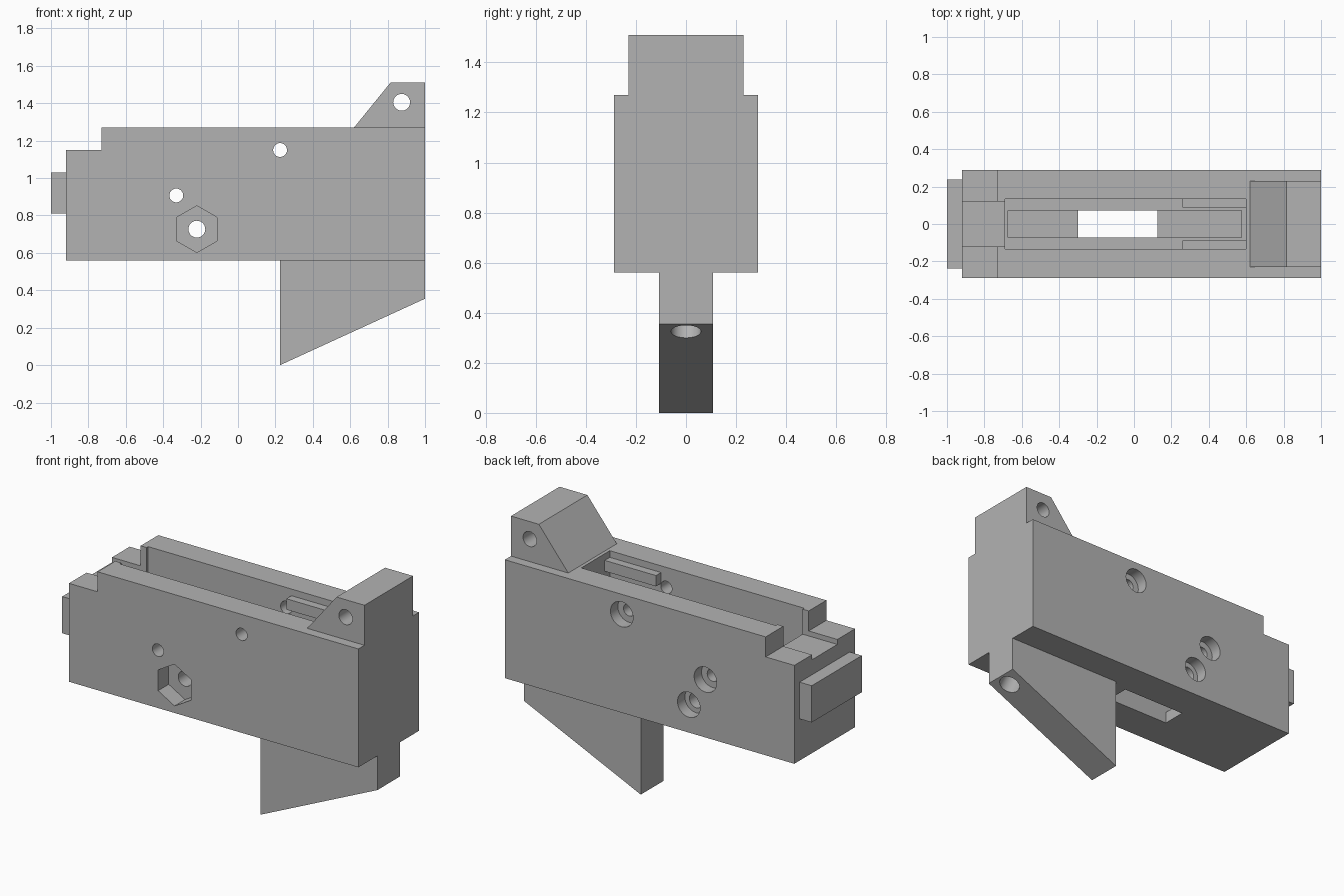
import bpy, bmesh, math
from mathutils import Vector

if "Cube" in bpy.data.objects:
    bpy.data.objects.remove(bpy.data.objects["Cube"], do_unlink=True)

grey = bpy.data.materials.new("plain grey")
grey.use_nodes = True
colour = (0.45, 0.45, 0.45, 1)
grey.diffuse_color = colour
grey.node_tree.nodes["Principled BSDF"].inputs["Base Color"].default_value = colour


def finish(name, bm):
    bmesh.ops.recalc_face_normals(bm, faces=bm.faces)
    mesh = bpy.data.meshes.new(name)
    bm.to_mesh(mesh)
    bm.free()
    mesh.materials.append(grey)
    obj = bpy.data.objects.new(name, mesh)
    bpy.context.collection.objects.link(obj)
    return obj


def plate(name, outline, y0, y1):
    """Extrude an x-z outline from y0 to y1."""
    bm = bmesh.new()
    face = bm.faces.new([bm.verts.new((x, y0, z)) for x, z in outline])
    side = bmesh.ops.extrude_face_region(bm, geom=[face])["geom"]
    moved = [v for v in side if isinstance(v, bmesh.types.BMVert)]
    bmesh.ops.translate(bm, verts=moved, vec=(0, y1 - y0, 0))
    return finish(name, bm)


def box(name, x0, x1, y0, y1, z0, z1):
    return plate(name, [(x0, z0), (x1, z0), (x1, z1), (x0, z1)], y0, y1)


def disc(x, z, radius, sides=32):
    turns = [math.tau * i / sides for i in range(sides)]
    return [(x + radius * math.sin(a), z + radius * math.cos(a)) for a in turns]


def cut(obj, cutters):
    for cutter in cutters:
        cutter.hide_render = True
        mod = obj.modifiers.new("cut", "BOOLEAN")
        mod.operation, mod.solver, mod.object = "DIFFERENCE", "EXACT", cutter
        bpy.context.view_layer.objects.active = obj
        bpy.ops.object.modifier_apply(modifier=mod.name)
        bpy.data.objects.remove(cutter, do_unlink=True)


HALF = 0.2875

# Main housing with a stepped end
housing = plate("housing", [(-0.92, 0.56), (1, 0.56), (1, 1.27), (-0.73, 1.27),
                            (-0.73, 1.15), (-0.92, 1.15)], -HALF, HALF)

# Open cavity, narrow lower pocket, floor slot and end channel
cutters = [
    box("cavity", -0.69, 0.6, -0.135, 0.135, 1.0, 1.4),
    box("pocket", -0.675, 0.575, -0.072, 0.072, 0.63, 1.1),
    box("slot", -0.3, 0.125, -0.072, 0.072, 0.5, 0.7),
    box("channel", -1.0, -0.6, -0.12, 0.12, 1.12, 1.4),
]

# Cross holes, each counterbored at the back
for x, z, radius in [(0.225, 1.15, 0.037), (-0.33, 0.907, 0.037), (-0.22, 0.727, 0.045)]:
    cutters.append(plate("cross_hole", disc(x, z, radius), -0.4, 0.4))
    cutters.append(plate("counterbore", disc(x, z, 0.075), HALF - 0.07, 0.4))
cutters.append(plate("nut_recess", disc(-0.22, 0.727, 0.125, 6), -0.4, -HALF + 0.1))
cut(housing, cutters)

# Guide rails inside the cavity
for side, name in [(1, "left_rail"), (-1, "right_rail")]:
    y0, y1 = sorted((side * 0.087, side * 0.136))
    box(name, 0.26, 0.601, y0, y1, 1.165, 1.23)

# End tab
box("end_tab", -1, -0.92, -0.237, 0.237, 0.81, 1.03)

# Raised lug with a cross hole
lug = plate("mounting_lug", [(0.62, 1.27), (1, 1.27), (1, 1.51), (0.815, 1.51)], -0.23, 0.23)
cut(lug, [plate("lug_hole", disc(0.875, 1.405, 0.045), -0.4, 0.4)])

# Tapered foot with a blind hole square to its sloping underside
foot = plate("foot", [(0.225, 0), (1, 0.355), (1, 0.56), (0.225, 0.56)], -0.107, 0.107)
slope = Vector((0.775, 0, 0.355)).normalized()
inward = Vector((-slope.z, 0, slope.x))
bm = bmesh.new()
bmesh.ops.create_cone(bm, cap_ends=True, segments=32, radius1=0.06, radius2=0.06, depth=0.4)
bmesh.ops.rotate(bm, verts=bm.verts, matrix=inward.to_track_quat("Z", "Y").to_matrix())
bmesh.ops.translate(bm, verts=bm.verts, vec=Vector((0.934, 0, 0.325)))
cut(foot, [finish("foot_hole", bm)])

# Smooth bores, sharp corners
bpy.ops.object.select_all(action="DESELECT")
for obj in (housing, lug, foot):
    obj.select_set(True)
bpy.context.view_layer.objects.active = housing
bpy.ops.object.shade_smooth_by_angle(angle=math.radians(30))
